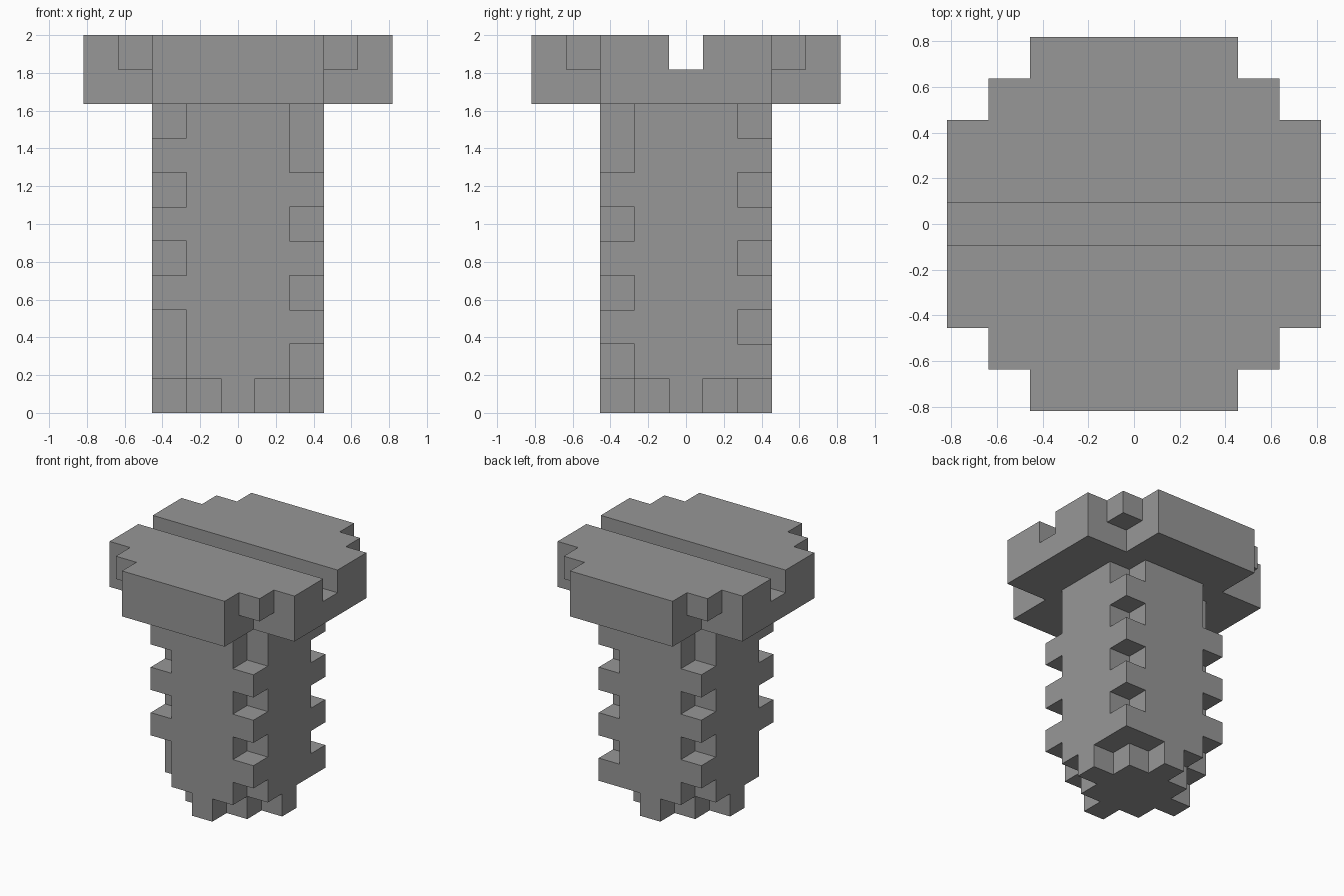
import bpy, bmesh, math
from mathutils import Vector

if "Cube" in bpy.data.objects:
    bpy.data.objects.remove(bpy.data.objects["Cube"], do_unlink=True)

U = 2 / 11  # edge of one block; the bolt is 11 blocks tall

steel = bpy.data.materials.new("grey steel")
steel.use_nodes = True
GREY = (0.31, 0.31, 0.31, 1)
steel.diffuse_color = GREY
steel.node_tree.nodes["Principled BSDF"].inputs["Base Color"].default_value = GREY


def block_part(name, solid, layers):
    """Skin every block where solid(i, j, k) holds, then merge flat faces."""
    cells = {(i, j, k) for i in range(-4, 5) for j in range(-4, 5)
             for k in layers if solid(i, j, k)}
    bm = bmesh.new()
    for cell in cells:
        centre = Vector(cell) + Vector((0, 0, 0.5))
        for axis in range(3):
            for sign in (-1, 1):
                n = Vector((0, 0, 0))
                n[axis] = sign
                if tuple(int(c + d) for c, d in zip(cell, n)) in cells:
                    continue
                a = Vector((0, 0, 0))
                a[(axis + 1) % 3] = 1
                b = n.cross(a)
                bm.faces.new([bm.verts.new((centre + (n + a * s + b * t) / 2) * U)
                              for s, t in ((-1, -1), (1, -1), (1, 1), (-1, 1))])
    bmesh.ops.remove_doubles(bm, verts=bm.verts[:], dist=0.001)
    bmesh.ops.dissolve_limit(bm, angle_limit=math.radians(1),
                             verts=bm.verts[:], edges=bm.edges[:])
    mesh = bpy.data.meshes.new(name)
    bm.to_mesh(mesh)
    bm.free()
    mesh.materials.append(steel)
    obj = bpy.data.objects.new(name, mesh)
    bpy.context.collection.objects.link(obj)
    return obj


# Head: a cross-shaped slab, corner blocks on the top layer, screwdriver slot
def head(i, j, k):
    if k == 10 and j == 0:
        return False
    corner = k == 10 and abs(i) == 3 and abs(j) == 3
    return min(abs(i), abs(j)) <= 2 or corner


# Shaft: square column with a diamond tip and thread teeth on its corners
TEETH = {(-1, -1): (3, 5, 7), (1, 1): (1, 3, 5, 7),
         (1, -1): (2, 4, 6), (-1, 1): (2, 4, 6)}


def shaft(i, j, k):
    if max(abs(i), abs(j)) > 2:
        return False
    if k == 0:
        return abs(i) + abs(j) <= 2
    if abs(i) == 2 and abs(j) == 2:
        return k in TEETH[(i // 2, j // 2)]
    return True


block_part("bolt_head", head, range(9, 11))
block_part("threaded_shaft", shaft, range(0, 9))
